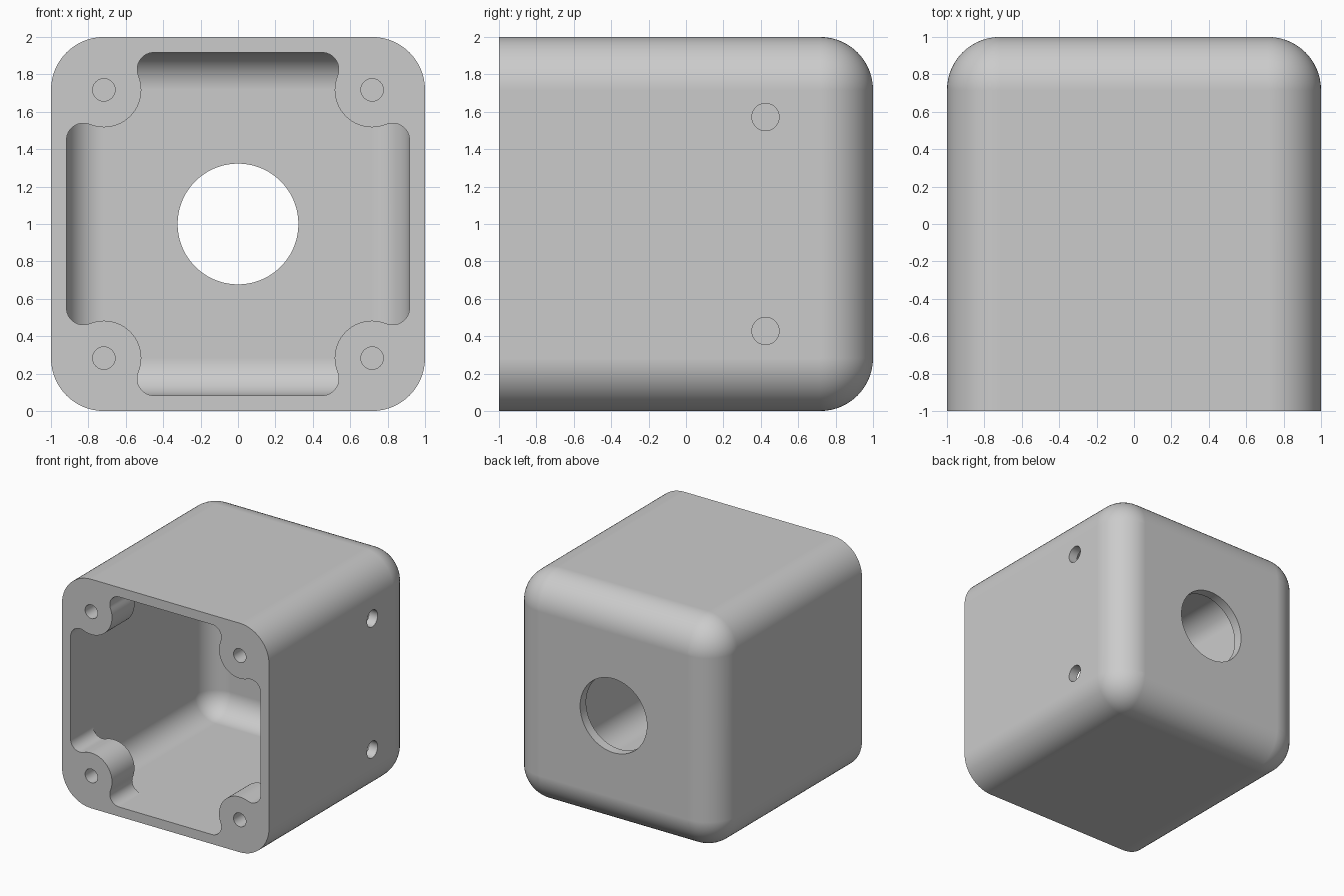
import bpy, bmesh, math
from mathutils import Matrix, Vector

cube = bpy.data.objects.get("Cube")
if cube:
    bpy.data.objects.remove(cube, do_unlink=True)

WALL, RADIUS, SEG = 0.083, 0.283, 14
BOSS_C, BOSS_R, FILLET, BOSS_DEPTH = 0.717, 0.2, 0.09, 0.31
INNER = 1 - WALL

grey = bpy.data.materials.new("light_grey")
grey.use_nodes = True
colour = (0.6, 0.6, 0.6, 1)
grey.diffuse_color = colour
grey.node_tree.nodes["Principled BSDF"].inputs["Base Color"].default_value = colour


def make(name, bm):
    bmesh.ops.remove_doubles(bm, verts=bm.verts, dist=1e-5)
    bmesh.ops.recalc_face_normals(bm, faces=bm.faces)
    mesh = bpy.data.meshes.new(name)
    bm.to_mesh(mesh)
    bm.free()
    mesh.materials.append(grey)
    obj = bpy.data.objects.new(name, mesh)
    bpy.context.collection.objects.link(obj)
    return obj


def arc(cx, cz, r, start, end, n=SEG):
    angles = [math.radians(start + (end - start) * i / n) for i in range(n + 1)]
    return [(cx + r * math.cos(a), cz + r * math.sin(a)) for a in angles]


def rounded_block(name, half, r, front):
    """Square block with round corners, sharp front and fully rounded back edge."""
    bm = bmesh.new()
    c = half - r
    levels = [(front, r)]
    for i in range(SEG + 1):
        t = math.pi / 2 * i / SEG
        levels.append((c + r * math.sin(t), r * math.cos(t)))
    rings = []
    for y, rad in levels:
        ring = []
        for k, (sx, sz) in enumerate([(1, 1), (-1, 1), (-1, -1), (1, -1)]):
            ring += arc(sx * c, 1 + sz * c, rad, 90 * k, 90 * k + 90)
        rings.append([bm.verts.new((x, y, z)) for x, z in ring])
    n = len(rings[0])
    for a, b in zip(rings, rings[1:]):
        for i in range(n):
            j = (i + 1) % n
            bm.faces.new((a[i], a[j], b[j], b[i]))
    bm.faces.new(rings[0])
    bm.faces.new(rings[-1])
    # The last ring collapses to the four corners of the flat back
    return make(name, bm)


def corner_bosses():
    """Screw bosses blended into both neighbouring walls."""
    f_in = INNER - FILLET
    rise = f_in - BOSS_C
    f_off = BOSS_C - math.sqrt((BOSS_R + FILLET) ** 2 - rise ** 2)
    tilt = math.degrees(math.atan2(rise, BOSS_C - f_off))
    blend = arc(f_off, f_in, FILLET, 90, -tilt)
    profile = [(f_off, 1.2)] + blend
    profile += arc(BOSS_C, BOSS_C, BOSS_R, 180 - tilt, 270 + tilt, 24)[1:-1]
    profile += [(v, u) for u, v in reversed(blend)] + [(1.2, f_off), (1.2, 1.2)]
    bm = bmesh.new()
    for sx in (-1, 1):
        for sz in (-1, 1):
            face = bm.faces.new([bm.verts.new((sx * u, -1.3, 1 + sz * v)) for u, v in profile])
            ext = bmesh.ops.extrude_face_region(bm, geom=[face], use_keep_orig=True)
            moved = [g for g in ext["geom"] if isinstance(g, bmesh.types.BMVert)]
            bmesh.ops.translate(bm, verts=moved, vec=(0, 0.3 + BOSS_DEPTH, 0))
    return make("corner_bosses", bm)


def drills():
    """All round holes: back opening, screw holes and side holes."""
    bm = bmesh.new()

    def drill(centre, axis, r, depth, n):
        turn = Vector((0, 0, 1)).rotation_difference(Vector(axis)).to_matrix().to_4x4()
        bmesh.ops.create_cone(bm, cap_ends=True, segments=n, radius1=r, radius2=r,
                              depth=depth, matrix=Matrix.Translation(centre) @ turn)

    drill((0, 1, 1), (0, 1, 0), 0.323, 0.4, 72)
    for s in (-1, 1):
        for sx in (-1, 1):
            drill((sx * BOSS_C, -1, 1 + s * BOSS_C), (0, 1, 0), 0.06, 0.5, 32)
        drill((1, 0.425, 1 + s * 0.572), (1, 0, 0), 0.073, 0.4, 32)
    return make("drills", bm)


def subtract(target, cutter):
    """Cut one solid from another, bake the result and drop the cutter."""
    mod = target.modifiers.new("cut", "BOOLEAN")
    mod.operation, mod.solver, mod.object = "DIFFERENCE", "EXACT", cutter
    deps = bpy.context.evaluated_depsgraph_get()
    baked = bpy.data.meshes.new_from_object(target.evaluated_get(deps))
    target.modifiers.clear()
    target.data = baked
    bpy.data.objects.remove(cutter, do_unlink=True)


# Hollow housing, open at the front
housing = rounded_block("housing", 1, RADIUS, -1)
cavity = rounded_block("cavity", INNER, RADIUS - WALL, -1.15)
subtract(cavity, corner_bosses())
subtract(housing, cavity)
subtract(housing, drills())

# Smooth rounds with crisp rims and flat walls
bpy.ops.object.select_all(action="DESELECT")
housing.select_set(True)
bpy.context.view_layer.objects.active = housing
bpy.ops.object.shade_smooth_by_angle(angle=math.radians(30))
weighted = housing.modifiers.new("even_shading", "WEIGHTED_NORMAL")
weighted.keep_sharp = True
